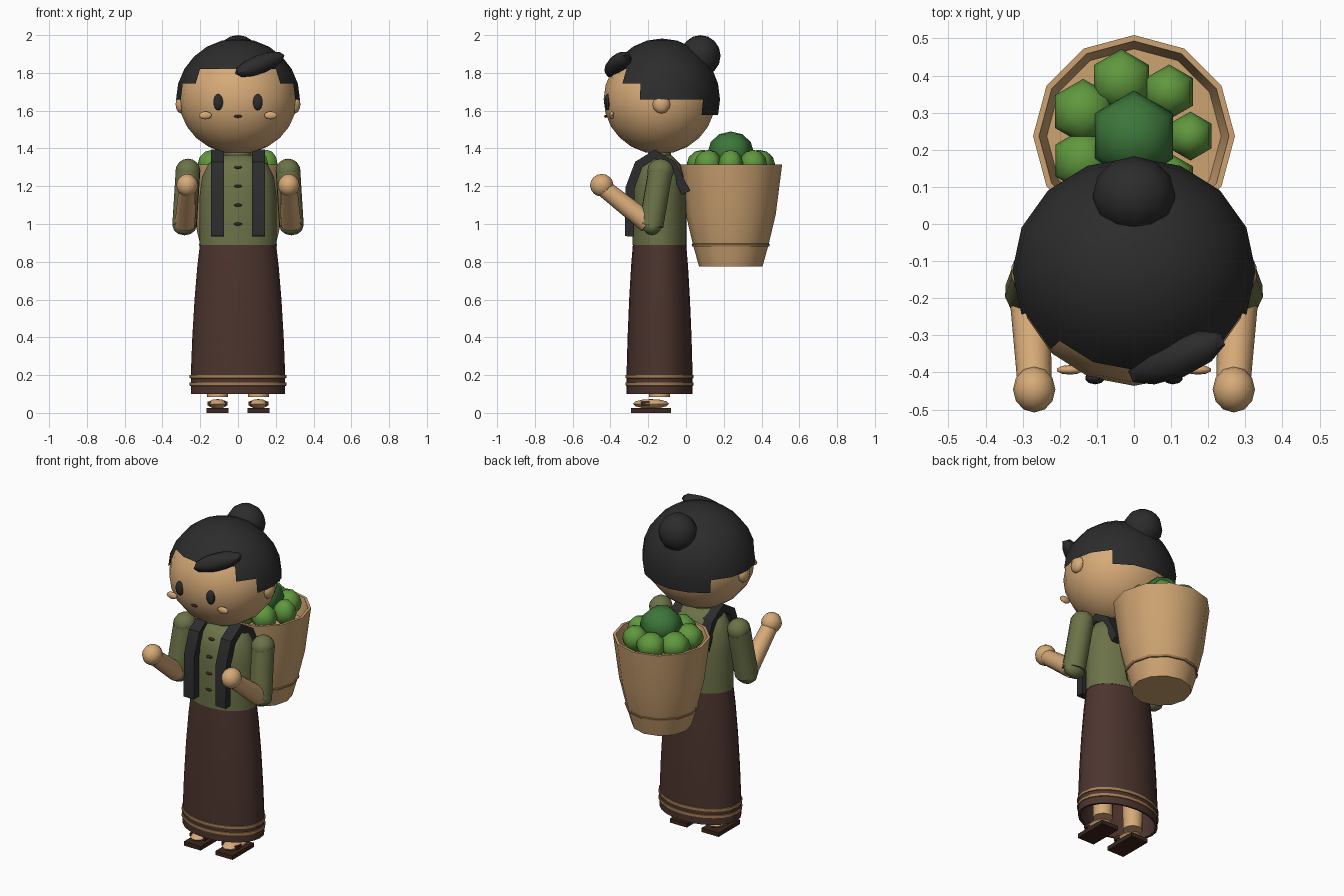
import bpy, bmesh, math
from mathutils import Vector

if "Cube" in bpy.data.objects:
    bpy.data.objects.remove(bpy.data.objects["Cube"])

TAU = 2 * math.pi


def srgb(r, g, b):
    return tuple((c / 255 / 12.92) if c < 11 else ((c / 255 + 0.055) / 1.055) ** 2.4
                 for c in (r, g, b)) + (1.0,)


def material(name, r, g, b):
    m = bpy.data.materials.new(name)
    m.diffuse_color = srgb(r, g, b)
    m.use_nodes = True
    m.node_tree.nodes["Principled BSDF"].inputs["Base Color"].default_value = m.diffuse_color
    return m


SKIN = material("skin", 214, 170, 120)
HAIR = material("hair_black", 44, 44, 45)
SHIRT = material("shirt_olive", 108, 114, 72)
SKIRT = material("skirt_brown", 76, 52, 46)
BAND = material("band_tan", 166, 126, 84)
BASKET = material("basket_tan", 204, 162, 113)
LEAF = material("leaf_green", 96, 152, 62)
DARKLEAF = material("dark_leaf", 60, 118, 58)
SOLE = material("dark_brown", 60, 38, 30)


def finish(name, bm, mat, angle=45):
    bmesh.ops.recalc_face_normals(bm, faces=bm.faces)
    me = bpy.data.meshes.new(name)
    bm.to_mesh(me)
    bm.free()
    me.materials.append(mat)
    ob = bpy.data.objects.new(name, me)
    bpy.context.collection.objects.link(ob)
    bpy.ops.object.select_all(action='DESELECT')
    ob.select_set(True)
    bpy.context.view_layer.objects.active = ob
    bpy.ops.object.shade_smooth_by_angle(angle=math.radians(angle))
    return ob


def lathe(name, profile, mat, loc=(0, 0, 0), segs=16, sx=1, sy=1, caps=True,
          angle=45, rot=(0, 0, 0), keep=None):
    """Revolve (radius, z) rows; keep(angle, row) may drop faces."""
    bm = bmesh.new()
    rings = []
    for r, z in profile:
        n = 1 if r < 1e-5 else segs
        rings.append([bm.verts.new((r * sx * math.cos(TAU * i / segs + math.pi / 2),
                                    r * sy * math.sin(TAU * i / segs + math.pi / 2), z))
                      for i in range(n)])
    for k in range(len(rings) - 1):
        a, b = rings[k], rings[k + 1]
        for i in range(segs):
            if keep and not keep(TAU * (i + 0.5) / segs, k):
                continue
            j = (i + 1) % segs
            q = [a[i % len(a)], a[j % len(a)], b[j % len(b)], b[i % len(b)]]
            bm.faces.new(list(dict.fromkeys(q)))
    if caps:
        for ring in (rings[0], rings[-1]):
            if len(ring) > 2:
                bm.faces.new(ring)
    bmesh.ops.delete(bm, geom=[v for v in bm.verts if not v.link_faces], context='VERTS')
    ob = finish(name, bm, mat, angle)
    ob.location, ob.rotation_euler = loc, rot
    return ob


def ball(name, size, loc, mat, segs=12, rows=8, **kw):
    prof = [(abs(math.sin(math.pi * k / rows)), size[2] * math.cos(math.pi * k / rows))
            for k in range(rows + 1)]
    return lathe(name, prof, mat, loc, segs, size[0], size[1], caps=False, **kw)


def limb(name, p, q, r0, r1, mat, segs=12):
    d = Vector(q) - Vector(p)
    ob = lathe(name, [(r0, 0), (r1, d.length)], mat, p, segs)
    ob.rotation_euler = d.to_track_quat('Z', 'Y').to_euler()
    return ob


def box(name, size, loc, mat, rot=(0, 0, 0)):
    bm = bmesh.new()
    bmesh.ops.create_cube(bm, size=1)
    bmesh.ops.scale(bm, vec=size, verts=bm.verts)
    ob = finish(name, bm, mat, 30)
    ob.location, ob.rotation_euler = loc, rot
    return ob


def ribbon(name, path, x, width, thick, mat):
    """Flat strap following a (y, z) path at a fixed x."""
    bm = bmesh.new()
    pts = [Vector((0, y, z)) for y, z in path]
    rows = []
    for i, p in enumerate(pts):
        t = (pts[min(i + 1, len(pts) - 1)] - pts[max(i - 1, 0)]).normalized()
        n = Vector((0, -t.z, t.y)) * thick / 2
        w = Vector((width / 2, 0, 0))
        c = p + Vector((x, 0, 0))
        rows.append([bm.verts.new(c + v) for v in (w + n, w - n, -w - n, -w + n)])
    for a, b in zip(rows, rows[1:]):
        for i in range(4):
            bm.faces.new((a[i], a[(i + 1) % 4], b[(i + 1) % 4], b[i]))
    bm.faces.new(rows[0])
    bm.faces.new(rows[-1])
    return finish(name, bm, mat, 30)


# Head and hair cap: the hairline steps down in rows from the forehead to the nape
ball("head", (0.312, 0.296, 0.29), (0, -0.14, 1.66), SKIN, 16, 12)


def hairline(a, row):
    back = math.degrees(min(a, TAU - a))  # angle away from the back
    last = 6 if back < 45 else 5 if back < 112 else 4 if back < 135 else 3
    return row <= last


ball("hair_cap", (0.328, 0.307, 0.322), (0, -0.127, 1.66), HAIR, 16, 12, keep=hairline)
ball("hair_bun", (0.112, 0.106, 0.11), (0, 0.077, 1.89), HAIR, 12, 8)
ball("hair_fringe", (0.15, 0.055, 0.05), (0.115, -0.36, 1.845), HAIR, 10, 6,
     rot=(0, math.radians(-20), math.radians(22)))

# Face
for s in (-1, 1):
    ball("ear", (0.03, 0.047, 0.05), (s * 0.302, -0.13, 1.635), SKIN, 10, 6)
    ball("eye", (0.027, 0.017, 0.043), (s * 0.105, -0.415, 1.645), HAIR, 10, 8)
    ball("cheek", (0.036, 0.013, 0.021), (s * 0.173, -0.393, 1.575), SKIN, 10, 6)
ball("mouth", (0.022, 0.008, 0.008), (0, -0.425, 1.57), SOLE, 8, 6)

# Torso, collar and buttons
C = -0.14
lathe("shirt", [(0.205, 0.89), (0.205, 1.0), (0.203, 1.15), (0.19, 1.25), (0.155, 1.32),
                (0.09, 1.365)], SHIRT, (0, C, 0), 20, sy=0.7)
lathe("collar", [(0.075, 1.34), (0.07, 1.385)], SHIRT, (0, C, 0), 16, sy=0.85)
limb("neck", (0, C, 1.3), (0, C, 1.42), 0.06, 0.06, SKIN)
for z, y in ((1.0, -0.284), (1.1, -0.283), (1.2, -0.279), (1.3, -0.257)):
    ball("button", (0.021, 0.01, 0.008), (0, y, z), SOLE, 8, 6)

# Long skirt, open below, with two hem bands
lathe("skirt", [(0.235, 0.1), (0.25, 0.1), (0.25, 0.2), (0.242, 0.4), (0.23, 0.6),
                (0.215, 0.78), (0.2, 0.905)], SKIRT, (0, C, 0), 24, sy=0.7, caps=False)
lathe("skirt_lining", [(0.235, 0.1), (0.23, 0.4), (0, 0.42)], SKIRT, (0, C, 0), 24,
      sy=0.7, caps=False)
for z in (0.152, 0.192):
    lathe("hem_band", [(0.249, z - 0.009), (0.256, z - 0.008), (0.256, z + 0.008),
                       (0.249, z + 0.009)], BAND, (0, C, 0), 24, sy=0.7, caps=False)

STRAP = [(-0.30, 0.935), (-0.297, 1.19), (-0.25, 1.315), (-0.165, 1.37),
         (-0.075, 1.315), (0.0, 1.165)]
for s in (-1, 1):
    # Arms: olive sleeve with bare forearm and hand reaching forward
    shoulder, elbow = (s * 0.265, -0.135, 1.28), (s * 0.283, -0.185, 0.99)
    wrist = (s * 0.268, -0.43, 1.185)
    ball("shoulder", (0.066, 0.07, 0.066), shoulder, SHIRT, 12, 8)
    limb("sleeve", shoulder, elbow, 0.066, 0.066, SHIRT)
    ball("sleeve_elbow", (0.067, 0.05, 0.05), (s * 0.283, -0.18, 0.99), SHIRT, 10, 6)
    limb("forearm", (s * 0.28, -0.2, 1.005), wrist, 0.055, 0.046, SKIN)
    ball("hand", (0.057, 0.062, 0.06), (s * 0.269, -0.446, 1.205), SKIN, 12, 8)
    # Carrying straps over the shoulders
    ribbon("carrying_strap", STRAP, s * 0.108, 0.07, 0.048, HAIR)
    # Legs and sandals
    x = s * 0.108
    limb("leg", (x, C, 0.083), (x, C, 0.38), 0.055, 0.06, SKIN)
    ball("foot", (0.056, 0.096, 0.025), (x, -0.185, 0.048), SKIN, 10, 6)
    box("sandal_sole", (0.115, 0.21, 0.025), (x, -0.185, 0.0125), SOLE)
    box("sandal_strap", (0.106, 0.045, 0.02), (x, -0.217, 0.05), SOLE)

# Back basket with thin wall and reinforcing ring
B = (0, 0.237, 0)
lathe("basket", [(0.168, 0.775), (0.2, 0.89), (0.238, 1.05), (0.272, 1.315), (0.256, 1.315),
                 (0.235, 1.2)], BASKET, B, 12)
lathe("basket_ring", [(0.196, 0.88), (0.204, 0.882), (0.207, 0.894), (0.2, 0.896)], BAND, B,
      12, caps=False)

# Heap of round greens: seven around one darker head
for i, r in enumerate((0.066, 0.074, 0.086, 0.088, 0.086, 0.085, 0.074)):
    a = TAU * i / 7
    ball("small_cabbage", (r, r, 0.075),
         (0.152 * math.cos(a), 0.237 + 0.152 * math.sin(a), 1.318), LEAF, 6, 6, angle=70)
ball("large_cabbage", (0.122, 0.122, 0.11), (0, 0.237, 1.38), DARKLEAF, 6, 6, angle=70)
